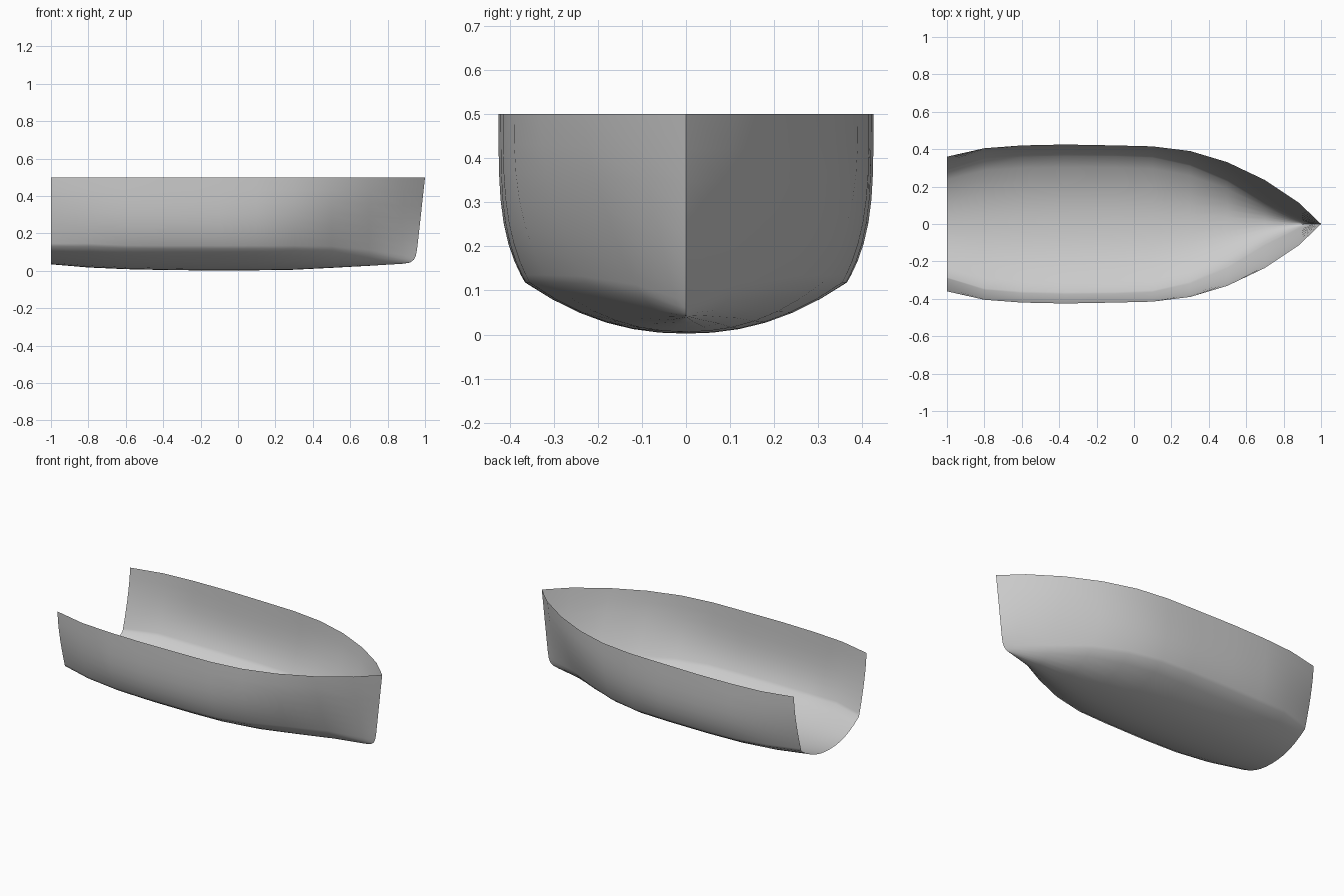
import bpy, bmesh, math

cube = bpy.data.objects.get("Cube")
if cube:
    bpy.data.objects.remove(cube, do_unlink=True)

paint = bpy.data.materials.new("hull_grey")
paint.use_nodes = True
GREY = (0.6, 0.6, 0.6, 1)
paint.diffuse_color = GREY
paint.node_tree.nodes["Principled BSDF"].inputs["Base Color"].default_value = GREY

# Hull stations: x, rim half-width, bilge half-width, bilge height, keel height, wall fullness
STATIONS = [
    (-1.0, .36, .285, .13, .035, 1.5),
    (-.8, .405, .345, .13, .018, 2.8),
    (-.6, .42, .36, .12, .009, 3.6),
    (-.37, .425, .365, .118, .004, 3.8),
    (-.1, .42, .363, .118, .002, 3.8),
    (.1, .415, .355, .118, .003, 3.4),
    (.3, .39, .31, .118, .006, 2.8),
    (.5, .33, .225, .115, .016, 2.0),
    (.7, .235, .105, .095, .027, 1.5),
    (.88, .115, .02, .065, .038, 1.2),
    (1.0, 0, 0, .06, .043, 1.0),
]
BOTTOM_STEPS, WALL_STEPS = 6, 8
RIM = 0.5


def half_section(rim, bilge, bilge_z, keel, full):
    """Keel-to-rim points: rounded bottom, then an upright wall."""
    points = []
    for i in range(BOTTOM_STEPS):
        t = i / BOTTOM_STEPS
        points.append((bilge * t, keel + (bilge_z - keel) * t ** 2.2))
    for i in range(WALL_STEPS + 1):
        s = (i / WALL_STEPS) ** 1.5
        points.append((bilge + (rim - bilge) * (1 - (1 - s) ** full),
                       bilge_z + (RIM - bilge_z) * s))
    return points


def stem_x(z):
    """Raked stem with a rounded foot."""
    return 0.945 + 0.055 * (z / RIM) - 0.035 * math.exp(-(z - .043) / .015)


# Open hull shell lofted through the stations
bm = bmesh.new()
rows = []
for x, *shape in STATIONS:
    half = half_section(*shape)
    full = [(-y, z) for y, z in reversed(half[1:])] + half
    rows.append([bm.verts.new((stem_x(z) if x == 1 else x, y, z)) for y, z in full])
for a, b in zip(rows, rows[1:]):
    for i in range(len(a) - 1):
        bm.faces.new((a[i], b[i], b[i + 1], a[i + 1]))
bmesh.ops.remove_doubles(bm, verts=bm.verts, dist=0.0005)
for f in bm.faces:
    f.normal_update()
    f.smooth = True
if sum(f.normal.z * f.calc_area() for f in bm.faces) > 0:
    bmesh.ops.reverse_faces(bm, faces=bm.faces)

mesh = bpy.data.meshes.new("boat_hull")
bm.to_mesh(mesh)
bm.free()
mesh.materials.append(paint)
hull = bpy.data.objects.new("boat_hull", mesh)
bpy.context.collection.objects.link(hull)
bpy.context.view_layer.objects.active = hull
hull.select_set(True)
bpy.ops.object.shade_smooth_by_angle(angle=math.radians(40))
